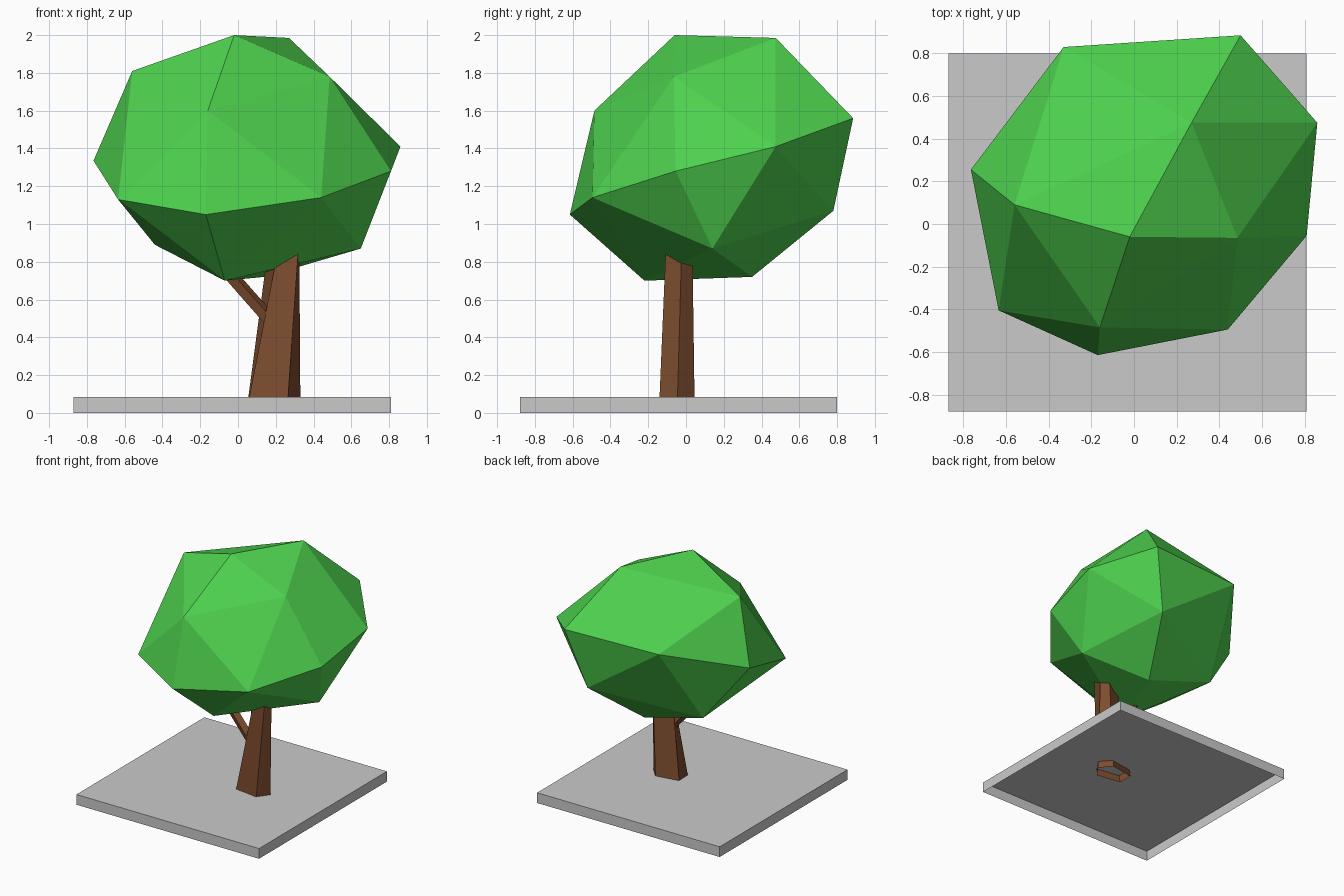
import bpy, bmesh
from mathutils import Vector

if "Cube" in bpy.data.objects:
    bpy.data.objects.remove(bpy.data.objects["Cube"])


def material(name, rgb):
    m = bpy.data.materials.new(name)
    m.diffuse_color = (*rgb, 1)
    m.use_nodes = True
    m.node_tree.nodes["Principled BSDF"].inputs["Base Color"].default_value = m.diffuse_color
    return m


def finish(bm, name, mat):
    mesh = bpy.data.meshes.new(name)
    bm.to_mesh(mesh)
    bm.free()
    mesh.materials.append(mat)
    obj = bpy.data.objects.new(name, mesh)
    bpy.context.collection.objects.link(obj)
    return obj


def loft(name, bottom, top, mat):
    """Flat-sided tube between two rings: capped on top, open below."""
    bm = bmesh.new()
    a = [bm.verts.new(p) for p in bottom]
    b = [bm.verts.new(p) for p in top]
    n = len(a)
    for i in range(n):
        j = (i + 1) % n
        bm.faces.new((a[i], a[j], b[j], b[i]))
    bm.faces.new(b)
    return finish(bm, name, mat)


green = material("leaf green", (0.076, 0.64, 0.076))
brown = material("bark brown", (0.205, 0.073, 0.028))
grey = material("stone grey", (0.59, 0.59, 0.59))

# Base slab, a shallow tray open underneath
square = [(-0.87, -0.88), (0.81, -0.88), (0.81, 0.80), (-0.87, 0.80)]
loft("base_slab", [(x, y, 0) for x, y in square],
     [(x, y, 0.085) for x, y in square], grey)

# Five-sided tapering trunk, running from inside the slab into the crown
foot = [(0.06, -0.11), (0.265, -0.14), (0.33, -0.045), (0.25, 0.045), (0.055, 0.01)]
head = [(0.20, -0.095), (0.315, -0.11), (0.325, -0.025), (0.28, 0.035), (0.15, -0.03)]


def trunk_ring(z):
    t = (z - 0.085) / (0.80 - 0.085)
    return [(a[0] + (b[0] - a[0]) * t, a[1] + (b[1] - a[1]) * t, z)
            for a, b in zip(foot, head)]


loft("trunk", trunk_ring(0.03), trunk_ring(0.90), brown)

# Thin four-sided branch leaning left out of the trunk
start, end = Vector((0.185, -0.065, 0.475)), Vector((-0.10, -0.045, 0.80))
axis = (end - start).normalized()
side = axis.cross(Vector((0, 1, 0))).normalized()
other = axis.cross(side)
corners = [(1, 0.35), (-0.35, 1), (-1, -0.35), (0.35, -1)]


def branch_ring(c):
    return [c + (side * u + other * v) * 0.035 for u, v in corners]


loft("branch", branch_ring(start), branch_ring(end), brown)

# Faceted crown: convex hull of its corner points
points = [
    (-0.02, -0.06, 2.0), (0.27, 0.475, 1.985), (-0.56, 0.09, 1.81),
    (0.485, -0.065, 1.78), (-0.16, -0.485, 1.60), (0.50, 0.885, 1.56),
    (-0.33, 0.83, 1.55), (0.86, 0.475, 1.41), (-0.765, 0.255, 1.335),
    (0.81, -0.055, 1.28), (-0.635, -0.405, 1.13), (0.44, -0.495, 1.14),
    (-0.17, -0.615, 1.05), (0.36, 0.78, 1.07), (-0.44, 0.405, 0.89),
    (0.65, 0.14, 0.87), (0.14, 0.35, 0.72), (-0.07, -0.22, 0.70),
]
bm = bmesh.new()
for p in points:
    bm.verts.new(p)
bmesh.ops.convex_hull(bm, input=bm.verts)
bmesh.ops.recalc_face_normals(bm, faces=bm.faces)
finish(bm, "crown", green)
